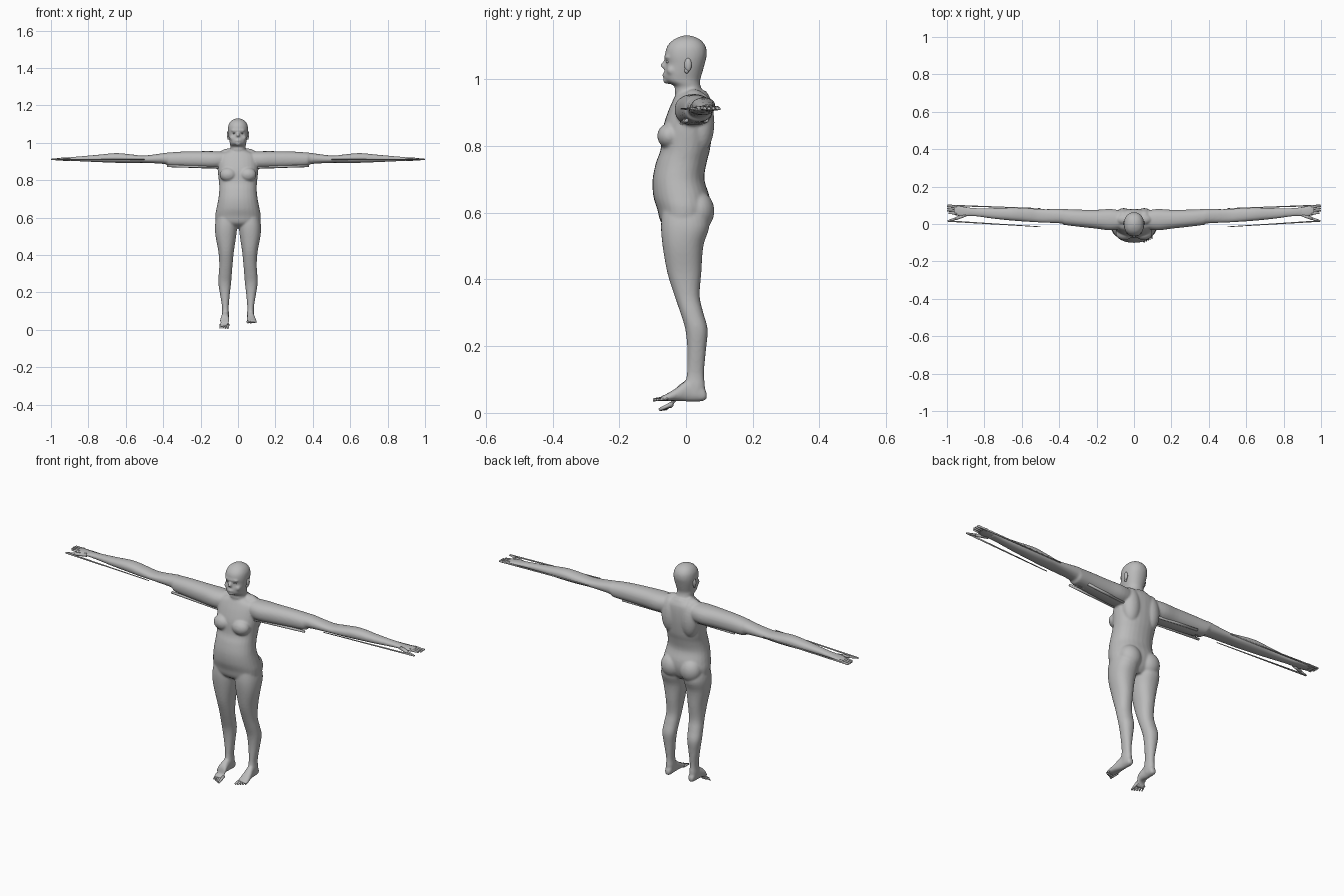
import bpy, bmesh
from math import cos, sin, pi
from mathutils import Vector, Matrix

cube = bpy.data.objects.get("Cube")
if cube:
    bpy.data.objects.remove(cube)

grey = bpy.data.materials.new("clay_grey")
grey.use_nodes = True
GREY = (0.5, 0.5, 0.5, 1)
grey.diffuse_color = GREY
grey.node_tree.nodes["Principled BSDF"].inputs["Base Color"].default_value = GREY


def finish(name, bm):
    bmesh.ops.recalc_face_normals(bm, faces=bm.faces)
    for f in bm.faces:
        f.smooth = True
    mesh = bpy.data.meshes.new(name)
    bm.to_mesh(mesh)
    bm.free()
    mesh.materials.append(grey)
    obj = bpy.data.objects.new(name, mesh)
    bpy.context.collection.objects.link(obj)
    return obj


def spline(rows, steps):
    """Smooth the rows with a Catmull-Rom curve."""
    rows = [Vector(r) for r in rows]
    out = []
    for i in range(len(rows) - 1):
        a, b, c, d = (rows[min(max(i + k, 0), len(rows) - 1)] for k in (-1, 0, 1, 2))
        for s in range(steps):
            t = s / steps
            out.append(b + (c - a) * t / 2 + (a * 2 - b * 5 + c * 4 - d) * t * t / 2
                       + (b * 3 - a - c * 3 + d) * t ** 3 / 2)
    return out + [rows[-1]]


def loft(name, axis, rows, side=1, steps=4, n=28, power=0.9):
    """Oval rings along an axis; each row is position, then low and high of the other two axes."""
    bm = bmesh.new()
    rings = []
    for t, a0, a1, b0, b1 in spline(rows, steps):
        ring = []
        for k in range(n):
            c, s = cos(2 * pi * k / n), sin(2 * pi * k / n)
            c = abs(c) ** power * (1 if c > 0 else -1)
            s = abs(s) ** power * (1 if s > 0 else -1)
            p = [(a0 + a1 + (a1 - a0) * c) / 2, (b0 + b1 + (b1 - b0) * s) / 2]
            p.insert("xyz".index(axis), t)
            ring.append(bm.verts.new((p[0] * side, p[1], p[2])))
        rings.append(ring)
    for r, q in zip(rings, rings[1:]):
        for k in range(n):
            bm.faces.new((r[k], r[k - 1], q[k - 1], q[k]))
    bm.faces.new(rings[0])
    bm.faces.new(rings[-1])
    return finish(name, bm)


def ball(name, centre, radii):
    bm = bmesh.new()
    bmesh.ops.create_uvsphere(bm, u_segments=24, v_segments=16, radius=1,
                              matrix=Matrix.Translation(centre) @ Matrix.Diagonal((*radii, 1)))
    return finish(name, bm)


def bar(name, p, q, r1, r2, flat=1):
    """Tapered round bar from p to q, optionally flattened in z."""
    p, q = Vector(p), Vector(q)
    d = q - p
    mat = (Matrix.Translation((p + q) / 2) @ Matrix.Diagonal((1, 1, flat, 1))
           @ d.to_track_quat("Z", "Y").to_matrix().to_4x4())
    bm = bmesh.new()
    bmesh.ops.create_cone(bm, cap_ends=True, segments=10, radius1=r1, radius2=r2,
                          depth=d.length, matrix=mat)
    return finish(name, bm)


# Torso: z, half width, front, back
torso = [(.545, .06, -.04, .04), (.57, .112, -.074, .06), (.61, .121, -.086, .072),
         (.65, .115, -.098, .07), (.7, .105, -.1, .055), (.75, .1, -.09, .062),
         (.79, .102, -.076, .072), (.85, .108, -.07, .079), (.9, .108, -.055, .08),
         (.935, .1, -.04, .076), (.955, .06, -.03, .066), (.965, .04, -.025, .06)]
# Head and neck: z, half width, front, back
head = [(.93, .045, -.02, .064), (.96, .041, -.034, .052), (.978, .04, -.034, .044),
        (.99, .043, -.054, .042), (1, .044, -.064, .043), (1.02, .048, -.065, .049),
        (1.045, .052, -.06, .056), (1.07, .054, -.063, .062), (1.095, .051, -.058, .06),
        (1.115, .039, -.042, .047), (1.127, .02, -.02, .026), (1.131, .004, -.004, .008)]
# Leg: z, inner, outer, front, back
leg = [(.62, .01, .11, -.07, .06), (.56, .004, .123, -.075, .07), (.5, .01, .12, -.07, .052),
       (.42, .022, .105, -.056, .046), (.35, .029, .1, -.034, .041), (.3, .033, .103, -.017, .052),
       (.25, .037, .105, -.002, .065), (.19, .044, .096, .004, .06), (.12, .05, .085, .003, .054),
       (.08, .048, .086, -.004, .057), (.05, .05, .084, 0, .055)]
# Arm: x, front, back, bottom, top
arm = [(.04, -.02, .065, .87, .953), (.12, -.034, .08, .862, .955), (.2, -.025, .076, .864, .955),
       (.3, -.014, .077, .868, .953), (.37, -.005, .08, .873, .948), (.39, .003, .08, .886, .946),
       (.5, .008, .08, .893, .932), (.57, .012, .085, .892, .938), (.65, .018, .088, .893, .945),
       (.75, .028, .085, .897, .936), (.84, .04, .085, .901, .928), (.9, .042, .091, .904, .923)]
# Foot: y, inner, outer, bottom, top
foot = [(.062, .057, .076, .042, .06), (.05, .05, .083, .035, .08), (.01, .05, .086, .034, .1),
        (-.03, .047, .095, .036, .074), (-.06, .046, .101, .036, .056), (-.075, .05, .1, .037, .05)]
palm = [(.87, .046, .086, .905, .923), (.91, .04, .092, .905, .922), (.95, .046, .099, .905, .92),
        (.962, .05, .098, .908, .917)]


def widths(rows):
    return [(z, -w, w, f, b) for z, w, f, b in rows]


body = [loft("body", "z", widths(torso)), loft("head", "z", widths(head)),
        bar("nose", (0, -.057, 1.063), (0, -.07, 1.034), .004, .011),
        ball("brow", (0, -.055, 1.066), (.036, .011, .008)),
        ball("lips", (0, -.063, 1.012), (.017, .008, .007)),
        ball("chin", (0, -.056, .996), (.016, .013, .011))]

for side, label in ((1, "left_"), (-1, "right_")):
    # Trunk and limb masses
    body += [loft(label + "leg", "z", leg, side), loft(label + "arm", "x", arm, side),
             ball(label + "breast", (side * .052, -.05, .83), (.046, .036, .038)),
             ball(label + "buttock", (side * .054, .035, .605), (.055, .05, .06)),
             ball(label + "back", (side * .055, .045, .87), (.046, .04, .09)),
             ball(label + "neck_slope", (side * .045, .025, .945), (.05, .03, .025)),
             ball(label + "cheek", (side * .027, -.044, 1.026), (.018, .014, .015))]
    # Foot: the right one bends down at the toes
    drop = 0 if side == 1 else .03
    bent = [(y + drop * .6, a, b, lo - drop * .7, hi - drop * .7) if y < -.05 else (y, a, b, lo, hi)
            for y, a, b, lo, hi in foot]
    body.append(loft(label + "foot", "y", bent, side))
    for i in range(5):
        x, size = side * (.053 + .0105 * i), .0075 - .0008 * i
        tip = -.099 + .005 * i
        bar(label + "toe", (x, -.055 + drop * .5, .044 - drop * .55),
            (x * 1.02, tip + drop * .6, .039 - drop), size, size * .6)
    # Hand
    loft(label + "palm", "x", palm, side, n=16)
    for i in range(4):
        y = .056 + .0125 * i
        bar(label + "finger", (side * .945, y, .913), (side * (.992 + .008 * (i in (1, 2, 3))), y + .002, .911),
            .0075, .004, .9)
    bar(label + "thumb", (side * .9, .05, .912), (side * .955, .027, .911), .011, .008, .8)
    bar(label + "thumb_tip", (side * .95, .029, .911), (side * .998, .017, .911), .008, .003, .8)
    # Thin slivers beside the forearm
    bar(label + "front_sliver", (side * .5, -.015, .911), (side * .997, .016, .911), .002, .004)
    bar(label + "rear_sliver", (side * .5, .083, .911), (side * .997, .1, .911), .002, .004)
    # Stretched ridges beneath the upper arm
    for i in range(3):
        y = -.012 + .03 * i
        bar(label + "arm_ridge", (side * .1, y, .87), (side * (.38 - .03 * i), y + .014, .876), .007, .006)
    # Face details
    ball(label + "eye", (side * .02, -.052, 1.052), (.009, .008, .005))
    ball(label + "ear", (side * .053, .006, 1.043), (.007, .011, .02))
    ball(label + "ear_lobe", (side * .051, .002, 1.026), (.006, .007, .009))

# Fuse the body masses into one smooth skin
bpy.ops.object.select_all(action="DESELECT")
for obj in body:
    obj.select_set(True)
bpy.context.view_layer.objects.active = body[0]
bpy.ops.object.join()
skin = body[0]
fuse = skin.modifiers.new("fuse", "REMESH")
fuse.mode = "VOXEL"
fuse.voxel_size = .005
fuse.use_smooth_shade = True
soften = skin.modifiers.new("soften", "SMOOTH")
soften.factor = .5
soften.iterations = 5
for name in ("fuse", "soften"):
    bpy.ops.object.modifier_apply(modifier=name)
bpy.ops.object.shade_smooth()
